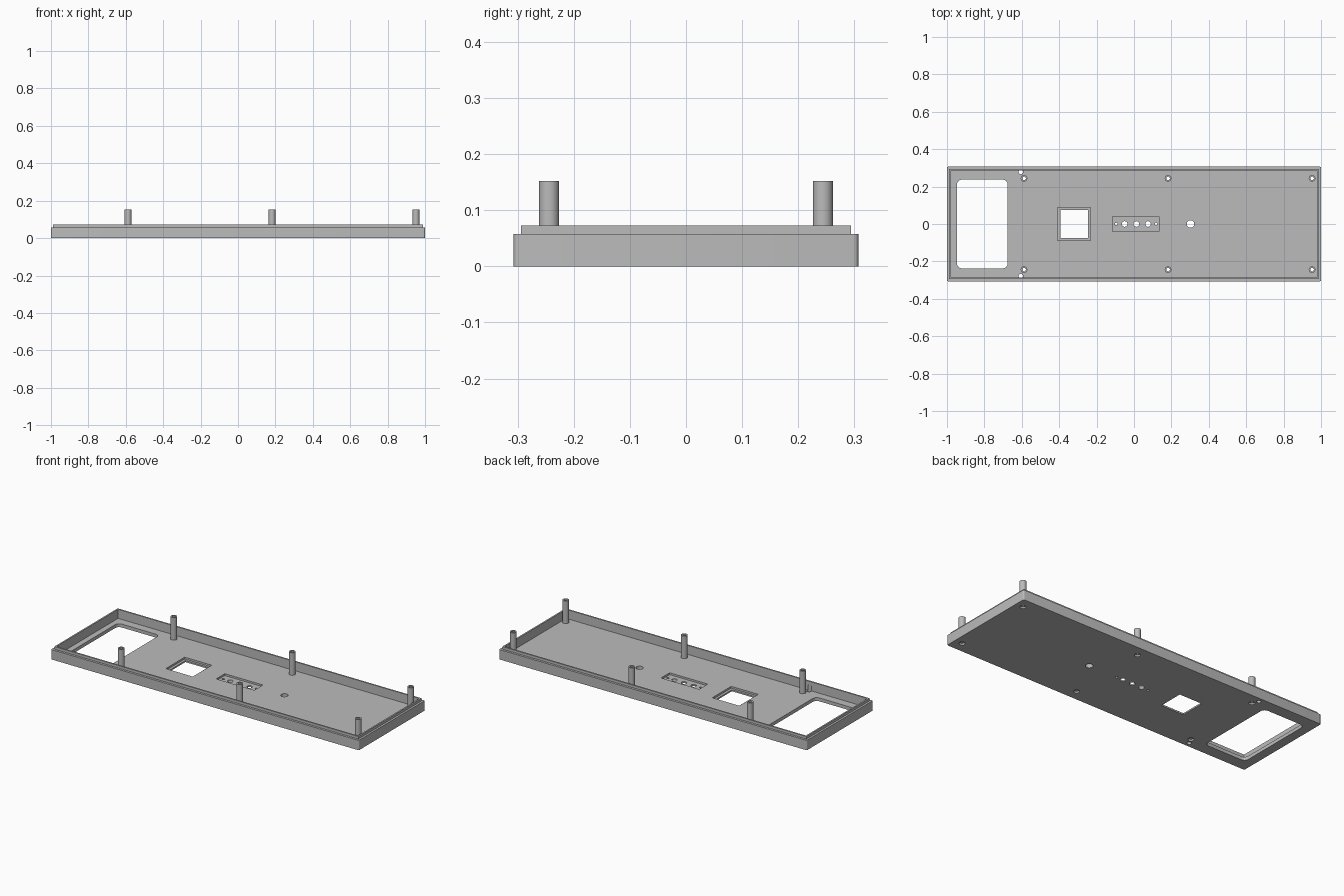
import bpy, bmesh

cube = bpy.data.objects.get("Cube")
if cube:
    bpy.data.objects.remove(cube, do_unlink=True)

grey = bpy.data.materials.new("plain_grey")
grey.use_nodes = True
colour = (0.5, 0.5, 0.5, 1)
grey.diffuse_color = colour
grey.node_tree.nodes["Principled BSDF"].inputs["Base Color"].default_value = colour

FLOOR, RIM, LIP, POST_TOP = 0.02, 0.058, 0.073, 0.152
POSTS = [(x, y) for x in (-0.588, 0.182, 0.952) for y in (-0.244, 0.244)]


def finish(name, bm):
    mesh = bpy.data.meshes.new(name)
    bm.to_mesh(mesh)
    bm.free()
    mesh.materials.append(grey)
    ob = bpy.data.objects.new(name, mesh)
    bpy.context.collection.objects.link(ob)
    return ob


def box(name, x, hx, hy, z0, z1, corner=0):
    """Block centred on (x, 0), with optional rounded upright edges."""
    bm = bmesh.new()
    bmesh.ops.create_cube(bm, size=1)
    for v in bm.verts:
        v.co = (x + v.co.x * 2 * hx, v.co.y * 2 * hy, z0 + (v.co.z + 0.5) * (z1 - z0))
    if corner:
        upright = [e for e in bm.edges if abs(e.verts[0].co.z - e.verts[1].co.z) > 1e-4]
        bmesh.ops.bevel(bm, geom=upright, offset=corner, segments=5,
                        affect='EDGES', profile=0.5)
    return finish(name, bm)


def rod(name, x, y, r, z0, z1):
    bm = bmesh.new()
    bmesh.ops.create_cone(bm, cap_ends=True, segments=28, radius1=r, radius2=r, depth=z1 - z0)
    bmesh.ops.translate(bm, verts=bm.verts, vec=(x, y, (z0 + z1) / 2))
    return finish(name, bm)


def combine(target, tool, operation='DIFFERENCE'):
    """Apply a boolean and discard the tool."""
    mod = target.modifiers.new("bool", 'BOOLEAN')
    mod.object, mod.operation, mod.solver = tool, operation, 'EXACT'
    bpy.ops.object.select_all(action='DESELECT')
    bpy.context.view_layer.objects.active = target
    target.select_set(True)
    bpy.ops.object.modifier_apply(modifier=mod.name)
    bpy.data.objects.remove(tool, do_unlink=True)


def smooth(ob):
    bpy.ops.object.select_all(action='DESELECT')
    bpy.context.view_layer.objects.active = ob
    ob.select_set(True)
    bpy.ops.object.shade_smooth_by_angle()


# Tray shell with a stepped lip
tray = box("tray", 0, 1, 0.307, 0, RIM, 0.008)
combine(tray, box("lip", 0, 0.988, 0.294, 0.01, LIP), 'UNION')
combine(tray, box("cavity", 0, 0.979, 0.285, FLOOR, 0.2))

# Large rounded window
combine(tray, box("window", -0.811, 0.135, 0.237, -0.1, 0.1, 0.025))

# Square opening with a stepped seat
combine(tray, box("square_seat", -0.32, 0.088, 0.088, 0.009, 0.1))
combine(tray, box("square_hole", -0.32, 0.074, 0.074, -0.1, 0.1))

# Shallow rectangular pocket and its row of holes
combine(tray, box("pocket", 0.01, 0.124, 0.04, 0.009, 0.1))
for x, r in ((-0.095, 0.007), (-0.05, 0.015), (0.012, 0.015), (0.075, 0.015), (0.118, 0.007)):
    combine(tray, rod("pocket_hole", x, 0, r, -0.1, 0.1))

# Single round hole and the two small holes near the walls
combine(tray, rod("round_hole", 0.302, 0, 0.02, -0.1, 0.1))
for y in (-0.279, 0.279):
    combine(tray, rod("side_hole", -0.605, y, 0.012, -0.1, 0.05))

# Screw holes, wider at the underside
for x, y in POSTS:
    combine(tray, rod("screw_hole", x, y, 0.0095, -0.1, 0.1))
    combine(tray, rod("screw_head_hole", x, y, 0.016, -0.1, 0.01))
smooth(tray)

# Hollow standing posts
for i, (x, y) in enumerate(POSTS):
    post = rod(f"post_{i + 1}", x, y, 0.0178, FLOOR, POST_TOP)
    combine(post, rod("bore", x, y, 0.0095, -0.1, 0.3))
    smooth(post)
